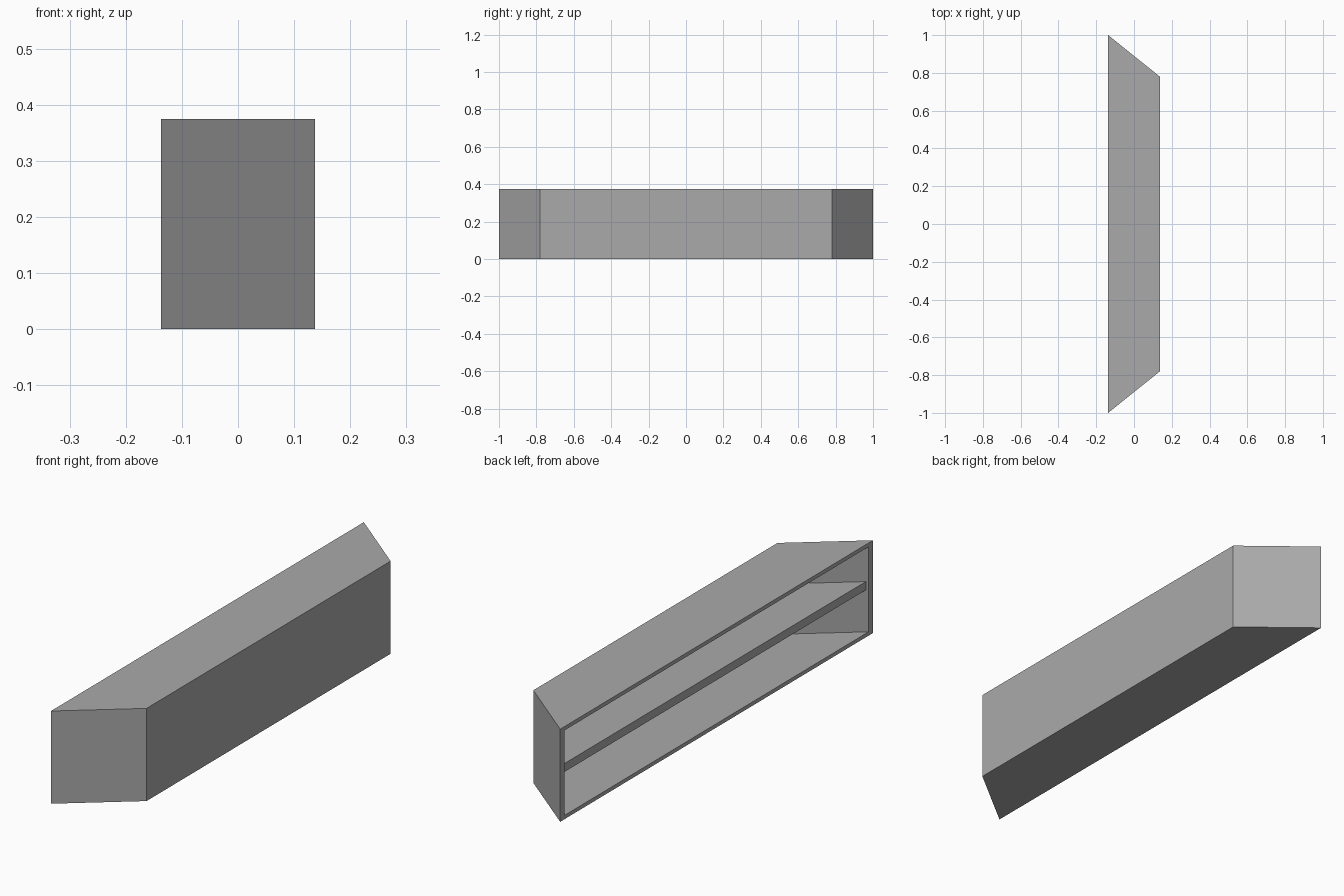
import bpy
import bmesh
from math import hypot, copysign

if "Cube" in bpy.data.objects:
    bpy.data.objects.remove(bpy.data.objects["Cube"], do_unlink=True)

OPEN_X, CLOSED_X = -0.137, 0.137
HEIGHT, WALL = 0.375, 0.022
LONG, SHORT = 1.0, 0.78

grey = bpy.data.materials.new("plain grey")
grey.use_nodes = True
colour = (0.4, 0.4, 0.4, 1)
grey.diffuse_color = colour
grey.node_tree.nodes["Principled BSDF"].inputs["Base Color"].default_value = colour

# Sideways thickness of the slanted end walls
slope = (LONG - SHORT) / (CLOSED_X - OPEN_X)
END_WALL = WALL * hypot(1, slope)


def half_length(x):
    return LONG - slope * (x - OPEN_X)


def prism(x0, x1, z0, z1, trim=0.0):
    """Trapezoid block whose ends follow the slanted plan."""
    bm = bmesh.new()
    plan = [(x, s * (half_length(x) - trim))
            for x, s in ((x0, -1), (x1, -1), (x1, 1), (x0, 1))]
    base = bm.faces.new([bm.verts.new((x, y, z0)) for x, y in plan])
    top = bmesh.ops.extrude_face_region(bm, geom=[base])["geom"]
    for v in top:
        if isinstance(v, bmesh.types.BMVert):
            v.co.z = z1
    bmesh.ops.recalc_face_normals(bm, faces=bm.faces)
    return bm


def finish(bm, name):
    bmesh.ops.recalc_face_normals(bm, faces=bm.faces)
    mesh = bpy.data.meshes.new(name)
    bm.to_mesh(mesh)
    bm.free()
    mesh.materials.append(grey)
    obj = bpy.data.objects.new(name, mesh)
    bpy.context.collection.objects.link(obj)
    return obj


# Cabinet: block hollowed out from its long open side
bm = prism(OPEN_X, CLOSED_X, 0, HEIGHT)
mouth = min(bm.faces, key=lambda f: f.calc_center_median().x)
bmesh.ops.inset_individual(bm, faces=[mouth], thickness=WALL)
for v in mouth.verts:
    v.co.y = copysign(half_length(OPEN_X) - END_WALL, v.co.y)
inner = bmesh.ops.extrude_discrete_faces(bm, faces=[mouth])["faces"][0]
for v in inner.verts:
    v.co.x = CLOSED_X - WALL
    v.co.y = copysign(half_length(v.co.x) - END_WALL, v.co.y)
finish(bm, "cabinet")

# Shelf: set back slightly from the opening
finish(prism(OPEN_X + 0.008, CLOSED_X - WALL, 0.185, 0.219, END_WALL), "shelf")
